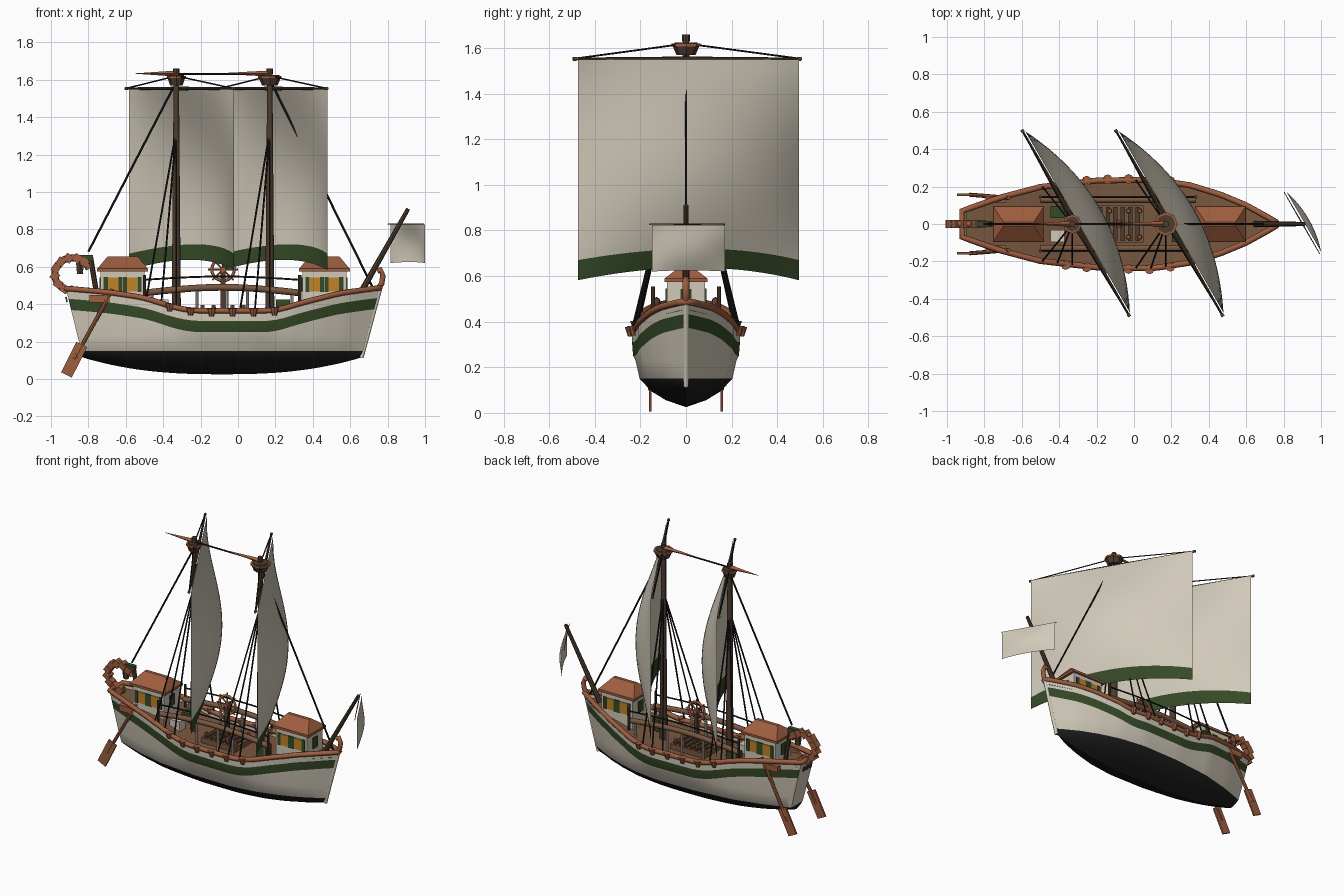
import bpy, bmesh, math
from mathutils import Vector, Matrix

if "Cube" in bpy.data.objects:
    bpy.data.objects.remove(bpy.data.objects["Cube"], do_unlink=True)


def material(name, *rgb):
    m = bpy.data.materials.new(name)
    m.use_nodes = True
    m.diffuse_color = (*rgb, 1)
    m.node_tree.nodes["Principled BSDF"].inputs["Base Color"].default_value = (*rgb, 1)
    return m


CREAM = material("cream", .64, .59, .49)
GREEN = material("dark green", .036, .068, .02)
BLACK = material("tar black", .012, .012, .012)
RUST = material("rust red", .34, .11, .05)
WOOD = material("deck brown", .19, .095, .05)
DARK = material("dark wood", .075, .045, .028)
GOLD = material("window gold", .52, .23, .02)


def finish(name, bm, mats, smooth=True, recalc=True):
    if recalc:
        bmesh.ops.recalc_face_normals(bm, faces=bm.faces)
    me = bpy.data.meshes.new(name)
    bm.to_mesh(me)
    bm.free()
    for m in mats:
        me.materials.append(m)
    if smooth:
        me.shade_smooth()
        me.set_sharp_from_angle(angle=math.radians(35))
    ob = bpy.data.objects.new(name, me)
    bpy.context.collection.objects.link(ob)
    return ob


def sheet(name, nu, nv, point, mats, rule=lambda i, j: 0):
    """Grid surface from point(i, j); rule picks the material of each cell."""
    bm = bmesh.new()
    g = [[bm.verts.new(point(i, j)) for j in range(nv + 1)] for i in range(nu + 1)]
    for i in range(nu):
        for j in range(nv):
            f = bm.faces.new((g[i][j], g[i + 1][j], g[i + 1][j + 1], g[i][j + 1]))
            f.material_index = rule(i, j)
    return finish(name, bm, mats)


def rod(name, a, b, r1, mat, r2=None, sides=8):
    a, b = Vector(a), Vector(b)
    bm = bmesh.new()
    turn = (b - a).to_track_quat('Z', 'Y').to_matrix().to_4x4()
    bmesh.ops.create_cone(bm, cap_ends=True, segments=sides, radius1=r1,
                          radius2=r1 if r2 is None else r2, depth=(b - a).length,
                          matrix=Matrix.Translation((a + b) / 2) @ turn)
    return finish(name, bm, [mat], sides > 6)


def box(name, center, size, mat, tilt=0, taper=None):
    bm = bmesh.new()
    bmesh.ops.create_cube(bm, size=1)
    for v in bm.verts:
        if taper and v.co.z > 0:
            v.co.x *= taper[0]
            v.co.y *= taper[1]
    m = Matrix.Translation(center) @ Matrix.Rotation(tilt, 4, 'Y') @ Matrix.Diagonal((*size, 1))
    bmesh.ops.transform(bm, matrix=m, verts=bm.verts)
    return finish(name, bm, [mat], False)


def tube(name, pts, r, mat, cyclic=False, res=2):
    cu = bpy.data.curves.new(name, 'CURVE')
    cu.dimensions = '3D'
    cu.bevel_depth, cu.bevel_resolution, cu.use_fill_caps = r, res, True
    sp = cu.splines.new('POLY')
    sp.points.add(len(pts) - 1)
    for p, q in zip(sp.points, pts):
        p.co = (*q, 1)
    sp.use_cyclic_u = cyclic
    cu.materials.append(mat)
    ob = bpy.data.objects.new(name, cu)
    bpy.context.collection.objects.link(ob)
    me = bpy.data.meshes.new_from_object(ob)
    bpy.data.objects.remove(ob)
    ob = bpy.data.objects.new(name, me)
    bpy.context.collection.objects.link(ob)


def lookup(table, x):
    for (a, p), (b, q) in zip(table, table[1:]):
        if x <= b:
            return p + (q - p) * max(0, x - a) / (b - a)
    return table[-1][1]


# Hull lines: plan half width and sheer height along x
PLAN = [(-.92, .07), (-.72, .14), (-.5, .198), (-.2, .232), (.1, .237), (.3, .207),
        (.46, .158), (.6, .1), (.73, .028), (.77, .006)]
SHEER = [(-.93, .485), (-.7, .465), (-.5, .435), (-.35, .385), (-.25, .365),
         (.2, .365), (.35, .41), (.55, .46), (.77, .49)]


def sheer(x):
    return sum(lookup(SHEER, x + k * .025) for k in range(-2, 3)) / 5


def width(x):
    return lookup(PLAN, x)


N = 40
FULL = (0, .38, .64, .86, .935, .98, 1, 1)


def hull_point(s, level, side):
    xt, xb = -.08 + .84 * s, -.085 + .745 * s
    top, keel = sheer(xt), .025 + .09 * abs(s) ** 2.5
    zs = (keel, keel + (.15 - keel) * .25, keel + (.15 - keel) * .55, .15, .23,
          top - .115, top - .055, top)
    z = zs[level]
    t = (z - keel) / (top - keel)
    return (xb + (xt - xb) * t, side * width(xt) * FULL[level], z)


def band(level):
    return 2 if level < 3 else 1 if level == 5 else 0


sheet("hull", N, 14, lambda i, j: hull_point(2 * i / N - 1, abs(j - 7), 1 if j > 7 else -1),
      [CREAM, GREEN, BLACK], lambda i, j: band(j - 7 if j >= 7 else 6 - j))
sheet("transom", 1, 7, lambda i, j: hull_point(-1, j, 2 * i - 1), [CREAM, BLACK],
      lambda i, j: 1 if j < 3 else 0)
sheet("deck", N, 2, lambda i, j: (-.075 + .82 * (2 * i / N - 1), (j - 1) * .97 * width(-.075 + .82 * (2 * i / N - 1)),
                                  sheer(-.075 + .82 * (2 * i / N - 1)) - .035), [WOOD])
edge = [hull_point(2 * i / N - 1, 7, 1) for i in range(N + 1)]
tube("gunwale", edge + [(x, -y, z) for x, y, z in reversed(edge)], .016, RUST, True, 1)
tube("stem_post", [hull_point(1, k, 0) for k in range(8)], .012, CREAM)
tube("bow_scroll", [(.74, 0, .47), (.768, 0, .51), (.775, 0, .55), (.762, 0, .585), (.745, 0, .575)], .015, RUST)
for k in (-1, 0, 1):
    box("stern_window", (-.917, k * .035, .425), (.008, .018, .03), DARK, -.22)

# Stern curl with studs, lamp and post
curl = [(-.885 + .095 * math.cos(a), 0, .56 + .088 * math.sin(a))
        for a in [math.radians(285 - 14 * k) for k in range(20)]]
tube("stern_curl", curl, .019, RUST)
for x, y, z in curl[1:-1:2]:
    box("curl_stud", (x, y, z), (.042, .044, .042), RUST, .6)
rod("stern_post", (-.75, 0, .42), (-.79, 0, .66), .014, DARK)
box("stern_lamp_bracket", (-.82, 0, .65), (.09, .03, .025), GREEN)
rod("stern_lamp", (-.845, 0, .56), (-.845, 0, .62), .018, DARK, .024, 6)


# Deck houses with hipped roofs and shuttered windows
def house(name, x):
    box(name + "_walls", (x, 0, .475), (.235, .165, .21), CREAM)
    box(name + "_eave", (x, 0, .582), (.272, .19, .016), RUST)
    box(name + "_roof", (x, 0, .621), (.272, .19, .065), RUST, 0, (.6, .12))
    for side in (-1, 1):
        for k in (-1, 1):
            box(name + "_window", (x + k * .05, side * .084, .505), (.055, .009, .075), GOLD)
        for k in (-.09, -.012, .012, .09):
            box(name + "_shutter", (x + k, side * .085, .505), (.022, .009, .08), GREEN)
        box(name + "_end_window", (x + side * .1185, 0, .505), (.008, .05, .075), GREEN)


house("stern_house", -.617)
house("bow_house", .462)

# Hatch, pots, crates and wheel amidships
box("hatch", (-.08, 0, .345), (.26, .2, .04), WOOD)
for k in range(6):
    box("hatch_bar", (-.18 + k * .04, 0, .37), (.022, .18, .012), DARK)
for x in (-.19, -.13, -.03, .03):
    for y in (-.07, .07):
        rod("pot", (x, y, .36), (x, y, .395), .014, RUST, .01)
for x, y, m in ((-.41, -.065, CREAM), (-.41, .065, GREEN), (.24, -.065, GREEN)):
    box("crate", (x, y, .385), (.075, .065, .08), m)
hub = Vector((-.08, 0, .585))
spokes = [Vector((math.cos(k * math.pi / 4), 0, math.sin(k * math.pi / 4))) for k in range(8)]
tube("wheel_rim", [hub + .06 * Vector((math.cos(k * math.pi / 12), 0, math.sin(k * math.pi / 12)))
                   for k in range(24)], .008, RUST, True)
for d in spokes:
    rod("wheel_spoke", hub, hub + d * .08, .005, RUST, None, 6)
rod("wheel_hub", hub - Vector((0, .02, 0)), hub + Vector((0, .02, 0)), .015, RUST)
box("wheel_stand", (-.08, 0, .46), (.025, .025, .23), DARK)

# Paired side beams, hand lines, posts and gunwale knees
for side in (-1, 1):
    tube("side_beam", [(-.5 + .083 * k, side * .13, .46 + .03 * math.sin(k * math.pi / 10))
                       for k in range(11)], .018, WOOD)
    tube("hand_line", [(-.5 + .083 * k, side * .145, .53 + .018 * math.sin(k * math.pi / 10))
                       for k in range(11)], .005, BLACK)
    for x in (-.46, -.22, -.06, .05, .29):
        rod("beam_post", (x, side * .13, .33), (x, side * .13, .47), .008, CREAM)
    for x in (-.5, .33):
        rod("line_post", (x, side * .145, .4), (x, side * .145, .555), .009, DARK)
    for k in range(6):
        x = -.365 + k * .112
        rod("gunwale_knee", (x, side * (width(x) + .006), sheer(x) - .03),
            (x, side * (width(x) + .006), sheer(x) + .012), .012, RUST, .026)

# Steering oars
for side in (-1, 1):
    grip, neck, tip = [Vector((x, side * y, z)) for x, y, z in
                       ((-.67, .14, .48), (-.835, .153, .185), (-.918, .16, .02))]
    rod("oar_shaft", grip, neck.lerp(tip, .5), .011, RUST)
    mid = (neck + tip) / 2
    box("oar_blade", mid, (.064, .012, .182), RUST, math.atan2(.083, .165))
    box("oar_mount", (-.74, side * .132, .43), (.11, .035, .04), RUST)


# Square sail on a swung yard
ALONG, OUT = Vector((.5, -.866, 0)), Vector((.866, .5, 0))


def square_sail(name, c, half, top, foot, arch, belly, mats):
    c = Vector(c)

    def point(i, j):
        u, v = i / 12 - 1, j / 22
        p = c + ALONG * u * half + OUT * (.012 + belly * (1 - u * u) * math.sin(2.75 * v))
        p.z = top + (foot + arch * (1 - u * u) - top) * v
        return p
    sheet(name, 24, 22, point, mats, lambda i, j: len(mats) - 1 if j >= 20 else 0)
    reach = half * 1.03
    c.z = top + .003
    for side in (-1, 1):
        end = c + ALONG * side * reach
        rod(name + "_yard", c, end, half * .018, DARK, half * .01)
        rod(name + "_yard_tip", end - ALONG * side * half * .03, end, half * .016, RUST)
    return [c - ALONG * reach, c + ALONG * reach]


# Masts with lookouts, pennants, shrouds and sails
for name, x, flag, nest in (("aft", -.33, -.55, .048), ("fore", .17, -.11, .06)):
    rod(name + "_mast", (x, 0, .3), (x, 0, 1.64), .025, DARK, .014, 12)
    rod(name + "_mast_cap", (x, 0, 1.63), (x, 0, 1.66), .017, DARK)
    rod(name + "_lookout", (x, 0, 1.57), (x, 0, 1.612), nest * .7, DARK, nest, 8)
    rod(name + "_lookout_rim", (x, 0, 1.608), (x, 0, 1.62), nest * 1.06, RUST)
    rod(name + "_lookout_floor", (x, 0, 1.612), (x, 0, 1.625), nest * .85, DARK)
    rod(name + "_pennant", (x, 0, 1.633), (flag, 0, 1.633), .016, RUST, .001, 4)
    ends = square_sail(name + "_sail", (x + .018, .005, 0), .56, 1.55, .582, .055, .14, [CREAM, GREEN])
    for e in ends:
        rod(name + "_yard_lift", (x, 0, 1.62), e, .004, BLACK, None, 6)
    for side in (-1, 1):
        for dx in (-.16, -.08, .0):
            rod(name + "_shroud", (x + dx, side * width(x + dx), sheer(x + dx)),
                (x, 0, 1.33), .005, BLACK, None, 6)

# Bowsprit with its small sail, and the fore-and-aft stays
rod("bowsprit", (.65, 0, .45), (.91, 0, .91), .017, DARK, .011)
square_sail("bowsprit_sail", (.898, .005, 0), .185, .825, .62, .005, .03, [CREAM])
for name, a, b in (("aft_stay", (-.345, 0, 1.56), (-.8, 0, .68)),
                   ("fore_stay", (.17, 0, 1.6), (.72, 0, .49)),
                   ("mast_stay", (-.33, 0, 1.63), (.17, 0, 1.63))):
    rod(name, a, b, .006, BLACK, None, 6)
